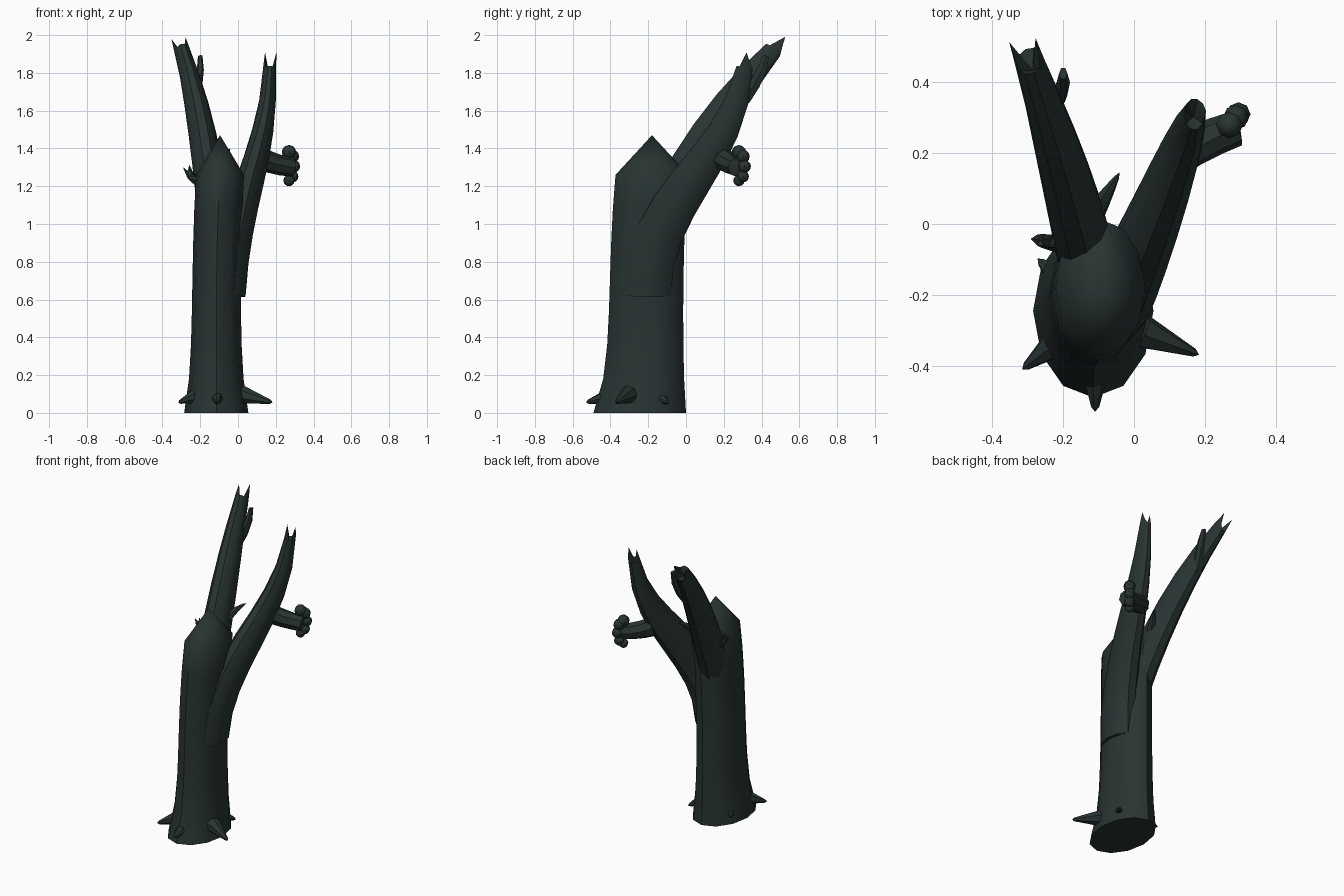
import bpy, bmesh, math
from mathutils import Vector

cube = bpy.data.objects.get("Cube")
if cube:
    bpy.data.objects.remove(cube, do_unlink=True)

bark = bpy.data.materials.new("dark_bark")
bark.use_nodes = True
colour = (0.021, 0.034, 0.033, 1)
bark.diffuse_color = colour
bark.node_tree.nodes["Principled BSDF"].inputs["Base Color"].default_value = colour


def finish(bm, name):
    bmesh.ops.recalc_face_normals(bm, faces=bm.faces)
    mesh = bpy.data.meshes.new(name)
    bm.to_mesh(mesh)
    bm.free()
    mesh.materials.append(bark)
    obj = bpy.data.objects.new(name, mesh)
    bpy.context.collection.objects.link(obj)
    bpy.ops.object.select_all(action="DESELECT")
    obj.select_set(True)
    bpy.context.view_layer.objects.active = obj
    bpy.ops.object.shade_smooth_by_angle(angle=math.radians(40))


def loft(name, stations, sides, tip, jag=0):
    """Skin elliptical rings (centre, direction, width, depth) and close the end at a tip."""
    bm = bmesh.new()
    rings = []
    for centre, along, width, depth in stations:
        ref = Vector((1, 0, 0)) if abs(along.x) < 0.75 else Vector((0, 1, 0))
        across = (ref - along * ref.dot(along)).normalized()
        other = along.cross(across)
        ring = []
        for k in range(sides):
            a = math.tau * k / sides
            offset = across * width * math.cos(a) + other * depth * math.sin(a)
            ring.append(bm.verts.new(centre + offset))
        rings.append(ring)
    # Splinters stand on opposite sides of a broken end
    for vert in rings[-1][::sides // 2]:
        vert.co += along * jag
    rings[-1][1].co += along * jag / 3
    end = bm.verts.new(centre + along * tip)
    bm.faces.new(rings[0])
    for k in range(sides):
        n = (k + 1) % sides
        for low, high in zip(rings, rings[1:]):
            bm.faces.new((low[k], low[n], high[n], high[k]))
        bm.faces.new((rings[-1][k], rings[-1][n], end))
    finish(bm, name)


def bezier(points, t):
    while len(points) > 1:
        points = [a.lerp(b, t) for a, b in zip(points, points[1:])]
    return points[0]


def limb(name, controls, start, end, depth=1.0, steps=3, sides=6, tip=0.0, jag=0.0, power=1):
    """Tapering limb along a bezier path, from the start radius to the end radius."""
    points = [Vector(c) for c in controls]
    stations = []
    for i in range(steps + 1):
        t = i / steps
        along = bezier([b - a for a, b in zip(points, points[1:])], t).normalized()
        radius = end + (start - end) * (1 - t ** power)
        stations.append((bezier(points, t), along, radius, radius * depth))
    loft(name, stations, sides, tip, jag)


# Trunk: flared foot, slight lean, pointed broken top
trunk = []
up = Vector((0, 0, 1))
for step in range(8):
    z = step * 0.18
    flare = math.exp(-5 * z)
    lean = (z / 1.26) ** 4
    centre = Vector((0.02 * lean - 0.115, 0.03 * lean - 0.21 - 0.035 * flare, z))
    trunk.append((centre, up, 0.127 + 0.043 * flare, 0.193 + 0.052 * flare))
loft("trunk", trunk, sides=12, tip=0.21)

# Two broken branches
limb("tall_branch", [(-0.12, -0.16, 0.95), (-0.17, 0.09, 1.52), (-0.295, 0.46, 1.92)],
     start=0.085, end=0.038, depth=1.35, steps=6, sides=10, tip=-0.04, jag=0.09, power=2)
limb("side_branch", [(-0.05, -0.21, 0.62), (-0.02, -0.2, 1.15), (0.15, 0.24, 1.31), (0.17, 0.31, 1.83)],
     start=0.09, end=0.03, depth=1.5, steps=8, sides=10, tip=-0.05, jag=0.08, power=2)

# Snapped stub with an arc of knobs round its end
limb("knob_stub", [(0.11, 0.19, 1.35), (0.2, 0.24, 1.31), (0.29, 0.27, 1.3)],
     start=0.06, end=0.05, sides=8, tip=0.01)
for i in range(5):
    angle = math.pi * (i / 4 - 0.5)
    bulge = math.cos(angle)
    bm = bmesh.new()
    bmesh.ops.create_uvsphere(bm, u_segments=8, v_segments=6, radius=0.03 + 0.002 * i)
    spot = Vector((0.27 + 0.025 * bulge, 0.28 + 0.03 * bulge, 1.305 + 0.075 * math.sin(angle)))
    bmesh.ops.translate(bm, verts=bm.verts, vec=spot)
    finish(bm, f"knob_{i + 1}")

# Small shoots and twigs
limb("upper_shoot", [(-0.235, 0.31, 1.66), (-0.19, 0.4, 1.78), (-0.2, 0.425, 1.89)],
     start=0.024, end=0.012, depth=1.5, power=2)
limb("back_twig", [(-0.12, 0.02, 1.3), (-0.08, 0.08, 1.37), (-0.05, 0.13, 1.39)],
     start=0.035, end=0.008, tip=0.02)
limb("side_twig", [(-0.19, -0.06, 1.21), (-0.25, -0.05, 1.24), (-0.265, -0.045, 1.28)],
     start=0.028, end=0.018, jag=0.03)

# Pointed roots spreading from the foot
foot = Vector((-0.11, -0.25, 0.13))
root_ends = {
    "left_root": (0.185, -0.37), "right_root": (-0.315, -0.41), "front_root": (-0.11, -0.53),
    "left_back_root": (0.045, -0.09), "right_back_root": (-0.27, -0.1),
}
for name, (x, y) in root_ends.items():
    end = Vector((x, y, 0.055))
    limb(name, [foot.lerp(end, 0.45), foot.lerp(end, 0.95)],
         start=0.05, end=0.012, sides=7, tip=0.015)
